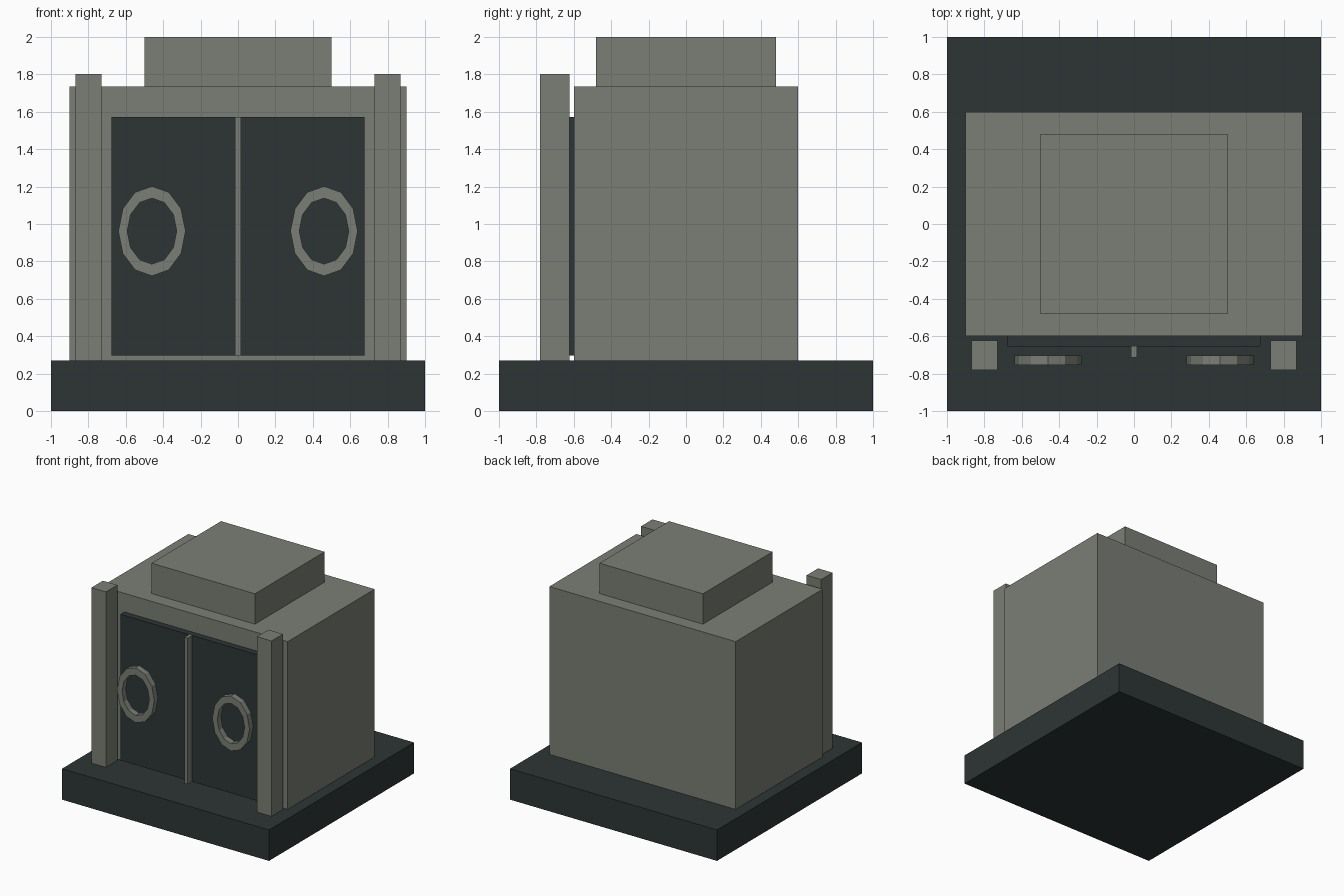
import bpy, bmesh, math

if "Cube" in bpy.data.objects:
    bpy.data.objects.remove(bpy.data.objects["Cube"])


def material(name, rgb):
    m = bpy.data.materials.new(name)
    m.diffuse_color = (*rgb, 1)
    m.use_nodes = True
    m.node_tree.nodes["Principled BSDF"].inputs["Base Color"].default_value = m.diffuse_color
    return m


STONE = material("grey green stone", (0.195, 0.212, 0.178))
DARK = material("dark slate", (0.027, 0.036, 0.036))


def finish(name, bm, mat):
    bmesh.ops.recalc_face_normals(bm, faces=bm.faces)
    me = bpy.data.meshes.new(name)
    bm.to_mesh(me)
    bm.free()
    me.materials.append(mat)
    ob = bpy.data.objects.new(name, me)
    bpy.context.collection.objects.link(ob)
    return ob


def box(name, x, y, z, mat):
    """Box from (min, max) ranges on each axis."""
    bm = bmesh.new()
    bmesh.ops.create_cube(bm, size=1)
    for v in bm.verts:
        for i, (lo, hi) in enumerate((x, y, z)):
            v.co[i] = lo if v.co[i] < 0 else hi
    return finish(name, bm, mat)


def oval_ring(name, cx, cz, y, outer, inner, mat, sides=12):
    """Flat-faced oval ring standing in the xz plane."""
    bm = bmesh.new()
    profile = [(outer, y[0]), (outer, y[1]), (inner, y[1]), (inner, y[0])]
    loops = []
    for i in range(sides):
        a = 2 * math.pi * i / sides
        loops.append([bm.verts.new((cx + r[0] * math.cos(a), py, cz + r[1] * math.sin(a)))
                      for r, py in profile])
    for i in range(sides):
        p, q = loops[i], loops[(i + 1) % sides]
        for k in range(4):
            n = (k + 1) % 4
            bm.faces.new((p[k], q[k], q[n], p[n]))
    return finish(name, bm, mat)


# Main masses
box("base_slab", (-1, 1), (-1, 1), (0, 0.27), DARK)
box("main_body", (-0.9, 0.9), (-0.6, 0.6), (0.27, 1.735), STONE)
box("roof_block", (-0.5, 0.5), (-0.48, 0.48), (1.735, 2.0), STONE)

# Double door with centre strip
box("door_panel", (-0.677, 0.677), (-0.655, -0.6), (0.297, 1.573), DARK)
box("door_centre_strip", (-0.015, 0.015), (-0.715, -0.655), (0.297, 1.573), STONE)

# Posts and ring handles on both sides
for side, s in (("left", -1), ("right", 1)):
    box(f"{side}_post", tuple(sorted((s * 0.73, s * 0.87))), (-0.78, -0.622), (0.27, 1.802), STONE)
    oval_ring(f"{side}_ring_handle", s * 0.46, 0.962, (-0.755, -0.702),
              (0.18, 0.24), (0.132, 0.176), STONE)
